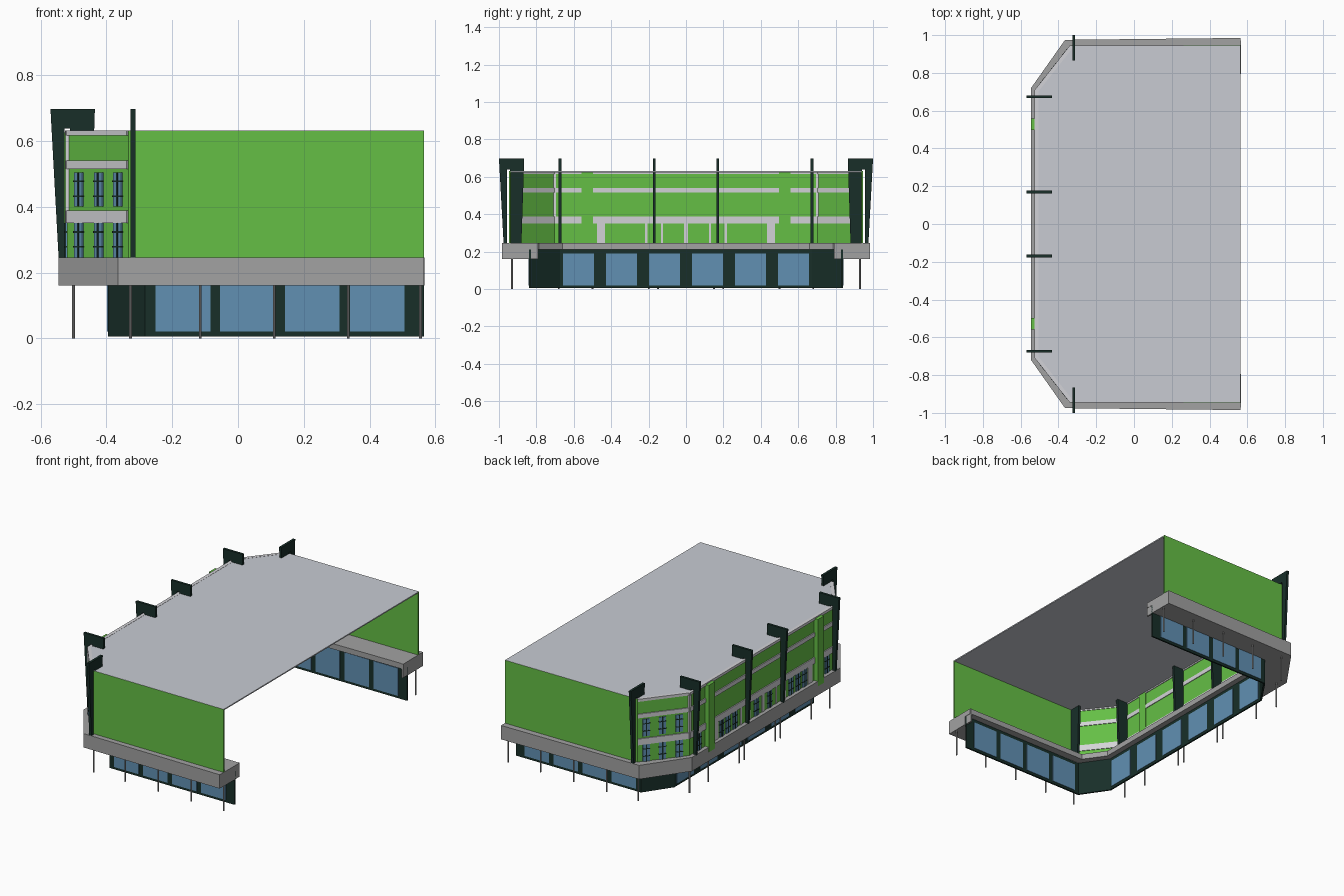
import bpy, bmesh, math
from mathutils import Vector, Matrix

if "Cube" in bpy.data.objects:
    bpy.data.objects.remove(bpy.data.objects["Cube"])


def mat(name, r, g, b):
    m = bpy.data.materials.new(name)
    m.diffuse_color = (r, g, b, 1)
    m.use_nodes = True
    m.node_tree.nodes["Principled BSDF"].inputs["Base Color"].default_value = m.diffuse_color
    return m


GREEN = mat("green_cladding", .13, .52, .06)
DARK = mat("dark_frame", .009, .028, .022)
BLUE = mat("blue_glass", .12, .28, .45)
WHITE = mat("pale_trim", .65, .65, .68)
GREY = mat("canopy_grey", .36, .36, .36)
ROOF = mat("roof_grey", .58, .6, .65)


def finish(bm, name, m):
    bmesh.ops.recalc_face_normals(bm, faces=bm.faces)
    me = bpy.data.meshes.new(name)
    bm.to_mesh(me)
    bm.free()
    ob = bpy.data.objects.new(name, me)
    bpy.context.collection.objects.link(ob)
    me.materials.append(m)
    return ob


def prism(name, pts, vec, m):
    """Extrude a closed planar polygon along vec."""
    bm = bmesh.new()
    f = bm.faces.new([bm.verts.new(p) for p in pts])
    r = bmesh.ops.extrude_face_region(bm, geom=[f])
    vs = [v for v in r["geom"] if isinstance(v, bmesh.types.BMVert)]
    bmesh.ops.translate(bm, verts=vs, vec=vec)
    return finish(bm, name, m)


def box(name, c, size, m, ang=0):
    bm = bmesh.new()
    bmesh.ops.create_cube(bm, size=1, matrix=Matrix.Translation(c)
                          @ Matrix.Rotation(ang, 4, 'Z') @ Matrix.Diagonal((*size, 1)))
    return finish(bm, name, m)


def mirrored(half):
    return half + [(x, -y) for x, y in reversed(half)]


def offset(path, d):
    """Mitred offset of an open path; positive d is outward."""
    P = [Vector(p) for p in path]
    N = []
    for a, b in zip(P, P[1:]):
        t = (b - a).normalized()
        N.append(Vector((-t.y, t.x)))
    out = []
    for i, p in enumerate(P):
        n0, n1 = N[max(i - 1, 0)], N[min(i, len(N) - 1)]
        n = (n0 + n1).normalized()
        out.append(p + n * d / n.dot(n0))
    return out


def strip(name, path, d0, d1, z0, z1, m):
    """Wall, band or slab following a path between two offsets."""
    bm = bmesh.new()
    rows = [[bm.verts.new((p.x, p.y, z)) for p in offset(path, d)]
            for d, z in ((d0, z0), (d1, z0), (d1, z1), (d0, z1))]
    for k in range(4):
        a, b = rows[k], rows[(k + 1) % 4]
        for i in range(len(path) - 1):
            bm.faces.new((a[i], a[i + 1], b[i + 1], b[i]))
    for i in (0, -1):
        bm.faces.new([r[i] for r in rows])
    return finish(bm, name, m)


CANOPY = mirrored([(.565, -.985), (-.365, -.975), (-.545, -.72)])
GROUND = mirrored([(.565, -.835), (-.28, -.835), (-.39, -.675)])
WALL = mirrored([(.565, -.942), (-.33, -.94), (-.515, -.705)])

# Ground floor shell and its shop windows
strip("ground_wall", GROUND, -.005, .005, .005, .21, DARK)
for s in (-1, 1):
    for x in (-.167, .028, .226, .423):
        box("shop_window_side", (x, s * .835, .105), (.166, .016, .17), BLUE)
    for y in (.115, .345, .575):
        box("shop_window_west", (-.39, s * y, .105), (.016, .166, .17), BLUE)

# Canopy: deep outer part, thin inner slab, closed ends
strip("canopy", CANOPY, -.145, 0, .16, .245, GREY)
strip("canopy_inner_slab", CANOPY, -.192, -.145, .212, .245, GREY)
for s in (-1, 1):
    box("canopy_end", (.56, s * .816, .2025), (.01, .052, .085), GREY)

# Canopy posts
posts = [(x, .93) for x in (-.327, -.115, .11, .335, .555)]
posts += [(-.5, y) for y in (.68, .5, .2, .15)]
for x, y in posts:
    for s in (-1, 1):
        bm = bmesh.new()
        bmesh.ops.create_cone(bm, cap_ends=True, segments=10, radius1=.0045, radius2=.0045,
                              depth=.165, matrix=Matrix.Translation((x, s * y, .0825)))
        finish(bm, "canopy_post", GREY)

# Upper walls, trim bands and roof
strip("upper_wall", WALL, -.005, .005, .24, .63, GREEN)
for z0, z1 in ((.35, .388), (.515, .54), (.616, .632)):
    strip("trim_band", WALL[1:-1], -.009, .011, z0, z1, WHITE)
prism("roof", [(p.x, p.y, .624) for p in offset(WALL, .004)], (0, 0, .007), ROOF)

# Green pillars and pale trim on the west side
for s in (-1, 1):
    box("green_pillar", (-.525, s * .528, .42), (.042, .06, .41), GREEN)
    box("corner_trim", (-.515, s * .705, .49), (.02, .02, .28), WHITE)
    for y, w in ((.455, .042), (.213, .012), (.128, .012)):
        box("bay_trim", (-.515, s * y, .298), (.018, w, .106), WHITE)
box("bay_trim_middle", (-.515, 0, .298), (.018, .02, .106), WHITE)


def window(c, ang):
    """Narrow window: pane, centre bar and two cross bars; local y is its depth."""
    c = Vector(c)
    box("window_pane", c, (.04, .008, .104), BLUE, ang)
    box("window_bar", c, (.007, .012, .104), DARK, ang)
    for dz in (-.02, .025):
        box("window_cross_bar", c + Vector((0, 0, dz)), (.044, .012, .005), DARK, ang)


# Windows on the angled corners (two storeys) and on the west side
a, b = Vector((-.515, -.705)), Vector((-.33, -.94))
for s in (-1, 1):
    for t in (.2, .525, .84):
        p = a.lerp(b, t) + Vector((-.235, -.185)).normalized() * .006
        ang = math.atan2(b.y - a.y, b.x - a.x)
        for z in (.298, .452):
            window((p.x, -s * p.y, z), -s * ang)
    for y in (.065, .27, .34, .40, .62):
        window((-.521, s * y, .298), math.pi / 2)

# Tapered fins straddling the wall: (outward, height) outline with a slot
FIN = [(.055, .697), (.03, .24), (.012, .24), (.012, .638),
       (-.004, .638), (-.004, .24), (-.065, .24), (-.08, .697)]
for s in (-1, 1):
    for y in (.674, .17):
        prism("west_fin", [(-.515 - d, s * y - .0075, z) for d, z in FIN], (0, .015, 0), DARK)
    prism("side_fin", [(-.3265, s * (.945 + d), z) for d, z in FIN], (.015, 0, 0), DARK)
